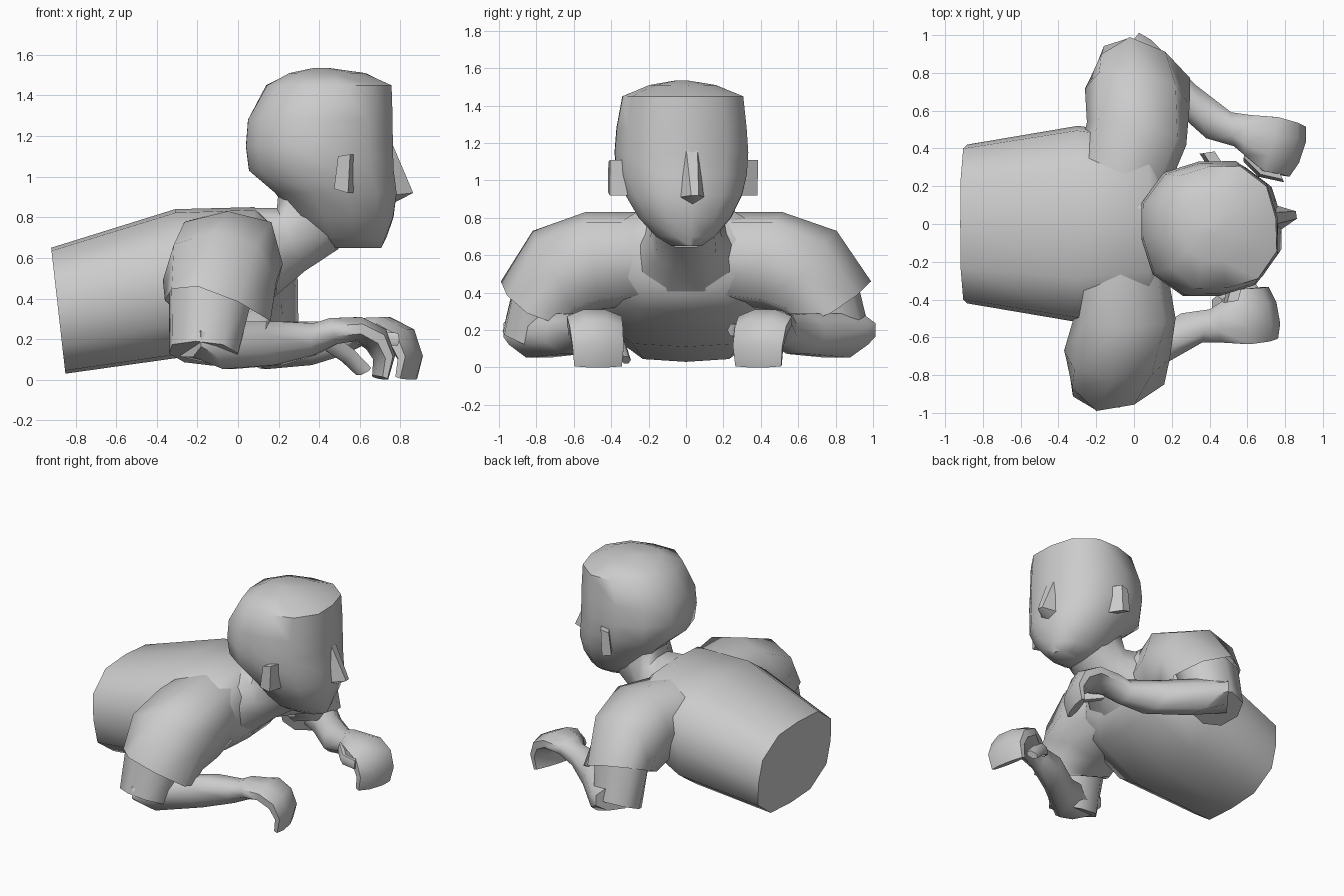
import bpy, bmesh
from math import cos, sin, pi, radians
from mathutils import Vector, Matrix

if "Cube" in bpy.data.objects:
    bpy.data.objects.remove(bpy.data.objects["Cube"])


def ring(c, u, v, n, sides, phase=0.0):
    """Superellipse ring around c with half axes u and v."""
    c, u, v = Vector(c), Vector(u), Vector(v)
    pts = []
    for i in range(sides):
        a = 2 * pi * (i + phase) / sides
        f = (abs(cos(a)) ** n + abs(sin(a)) ** n) ** (-1 / n)
        pts.append(c + u * cos(a) * f + v * sin(a) * f)
    return pts


def finish(name, bm, matrix=None, angle=60):
    if matrix is not None:
        bm.transform(matrix)
    bmesh.ops.recalc_face_normals(bm, faces=bm.faces[:])
    me = bpy.data.meshes.new(name)
    bm.to_mesh(me)
    bm.free()
    ob = bpy.data.objects.new(name, me)
    bpy.context.collection.objects.link(ob)
    bpy.ops.object.select_all(action='DESELECT')
    ob.select_set(True)
    bpy.context.view_layer.objects.active = ob
    bpy.ops.object.shade_smooth_by_angle(angle=radians(angle))
    return ob


def loft(name, rings, matrix=None, caps=True):
    bm = bmesh.new()
    rows = [[bm.verts.new(p) for p in r] for r in rings]
    for a, b in zip(rows, rows[1:]):
        for i in range(len(a)):
            j = (i + 1) % len(a)
            bm.faces.new((a[i], a[j], b[j], b[i]))
    if caps:
        bm.faces.new(rows[0])
        bm.faces.new(rows[-1])
    return finish(name, bm, matrix)


def hull(name, pts, matrix):
    bm = bmesh.new()
    for p in pts:
        bm.verts.new(p)
    bmesh.ops.convex_hull(bm, input=bm.verts[:])
    return finish(name, bm, matrix, 45)


def section(xt, zt, xb, zb, w, n=2.4, sides=10):
    """Ring across y, from its top point to its bottom point."""
    return ring(((xt + xb) / 2, 0, (zt + zb) / 2), (0, w, 0),
                ((xt - xb) / 2, 0, (zt - zb) / 2), n, sides)


# torso and neck: x/z of top, x/z of bottom, half width
loft("torso", [section(*s, n=3.2, sides=12) for s in (
    (-0.92, 0.65, -0.85, 0.03, 0.42),
    (-0.31, 0.84, -0.28, 0.11, 0.52),
    (0.08, 0.85, 0.08, 0.30, 0.46),
    (0.18, 0.76, 0.19, 0.42, 0.28))])
loft("neck", [section(*s) for s in (
    (0.02, 0.85, 0.18, 0.40, 0.30),
    (0.19, 0.85, 0.33, 0.53, 0.19),
    (0.20, 1.00, 0.50, 0.64, 0.18))])

# head: z, back x, front x, half width, squareness; turned slightly
turn = Matrix.Translation((0.43, -0.02, 0)) @ Matrix.Rotation(radians(9), 4, 'Z')
head = [(1.535, -0.06, 0.02, 0.03, 2.0), (1.51, -0.18, 0.20, 0.18, 2.3),
        (1.45, -0.29, 0.325, 0.325, 2.7),
        (1.28, -0.385, 0.335, 0.35, 2.6), (1.15, -0.395, 0.335, 0.36, 2.6),
        (1.03, -0.38, 0.34, 0.35, 2.6), (0.92, -0.25, 0.355, 0.315, 2.5),
        (0.80, -0.16, 0.34, 0.25, 2.4), (0.70, -0.08, 0.305, 0.16, 2.3),
        (0.65, -0.02, 0.28, 0.08, 2.2)]
loft("head", [ring(((b + f) / 2, 0, z), ((f - b) / 2, 0, 0), (0, w, 0), n, 12)
              for z, b, f, w, n in head], turn)
hull("nose", [(0.33, 0.03, 1.16), (0.33, -0.03, 1.16), (0.435, 0.02, 0.92),
              (0.435, -0.02, 0.92), (0.33, 0.07, 0.91), (0.33, -0.07, 0.91),
              (0.34, 0, 0.87)], turn)
for side, label in ((-1, "right"), (1, "left")):
    hull(label + "_ear", [(x + dx, side * y, z)
                          for y, dx in ((0.31, 0.02), (0.40, -0.02))
                          for x, z in ((0.00, 0.94), (0.07, 0.92),
                                       (0.08, 1.11), (0.02, 1.10))], turn)

# arm parts for the right (-y) side: centre, two half axes, squareness
sleeve = [((-0.08, -0.15, 0.59), (0.24, 0, 0), (0, -0.02, 0.24), 2.8),
          ((-0.05, -0.50, 0.57), (0.27, 0, 0), (0, -0.04, 0.26), 3.0),
          ((-0.09, -0.69, 0.49), (0.28, -0.02, 0), (-0.03, -0.13, 0.24), 2.2),
          ((-0.10, -0.78, 0.34), (0.26, -0.07, -0.05), (-0.10, -0.21, 0.12), 1.5)]
upper_arm = [((-0.13, -0.76, 0.44), (0.21, -0.05, 0), (-0.06, -0.15, 0.05)),
             ((-0.17, -0.84, 0.13), (0.17, -0.04, 0), (-0.04, -0.14, 0.06))]
forearm = [((-0.25, -0.85, 0.20), (-0.07, 0.13, 0), (0, 0, 0.09)),
           ((-0.05, -0.79, 0.17), (0.06, 0.16, 0), (0, 0, 0.12)),
           ((0.20, -0.61, 0.18), (0.05, 0.14, 0), (0, 0, 0.11)),
           ((0.38, -0.54, 0.20), (0.02, 0.09, 0), (0, 0, 0.08)),
           ((0.47, -0.52, 0.24), (0, 0.11, 0), (-0.02, 0, 0.065)),
           ((0.59, -0.49, 0.25), (-0.02, 0.15, 0), (0.01, 0, 0.06)),
           ((0.68, -0.48, 0.20), (-0.025, 0.145, 0), (0.04, 0, 0.05)),
           ((0.72, -0.47, 0.11), (-0.025, 0.14, 0), (0.045, 0, 0.01)),
           ((0.70, -0.47, 0.01), (-0.025, 0.13, 0), (0.03, 0, -0.01))]
thumbs = {"right": [((0.44, -0.42, 0.19), (0, 0.04, 0), (0.03, 0, 0.04)),
                    ((0.54, -0.35, 0.12), (-0.02, 0.03, 0), (0.02, 0, 0.035)),
                    ((0.62, -0.32, 0.04), (-0.02, 0.025, 0), (0.03, 0, 0.02))],
          "left": [((0.46, -0.42, 0.22), (0, 0.04, 0), (0, 0, 0.05)),
                   ((0.57, -0.34, 0.20), (-0.02, 0.03, 0), (0, 0, 0.04)),
                   ((0.67, -0.33, 0.20), (0.02, 0.03, 0), (0, 0, 0.035))]}


def swing(x, y, degrees):
    """Mirror to the left side and swing forward a little."""
    return (Matrix.Translation((x, y, 0)) @ Matrix.Rotation(radians(-degrees), 4, 'Z')
            @ Matrix.Scale(-1, 4, (0, 1, 0)))


still = Matrix.Identity(4)
for label, shoulder, arm in (("right", still, still),
                             ("left", swing(-0.05, -0.02, 13), swing(0.07, 0.02, 8))):
    loft(label + "_sleeve", [ring(*r, 8) for r in sleeve], shoulder, caps=False)
    loft(label + "_upper_arm", [ring(*r, 2.2, 8) for r in upper_arm], shoulder)
    loft(label + "_forearm_and_hand", [ring(*r, 3, 8, 0.5) for r in forearm], arm)
    loft(label + "_thumb", [ring(*r, 2.2, 6) for r in thumbs[label]], arm)
